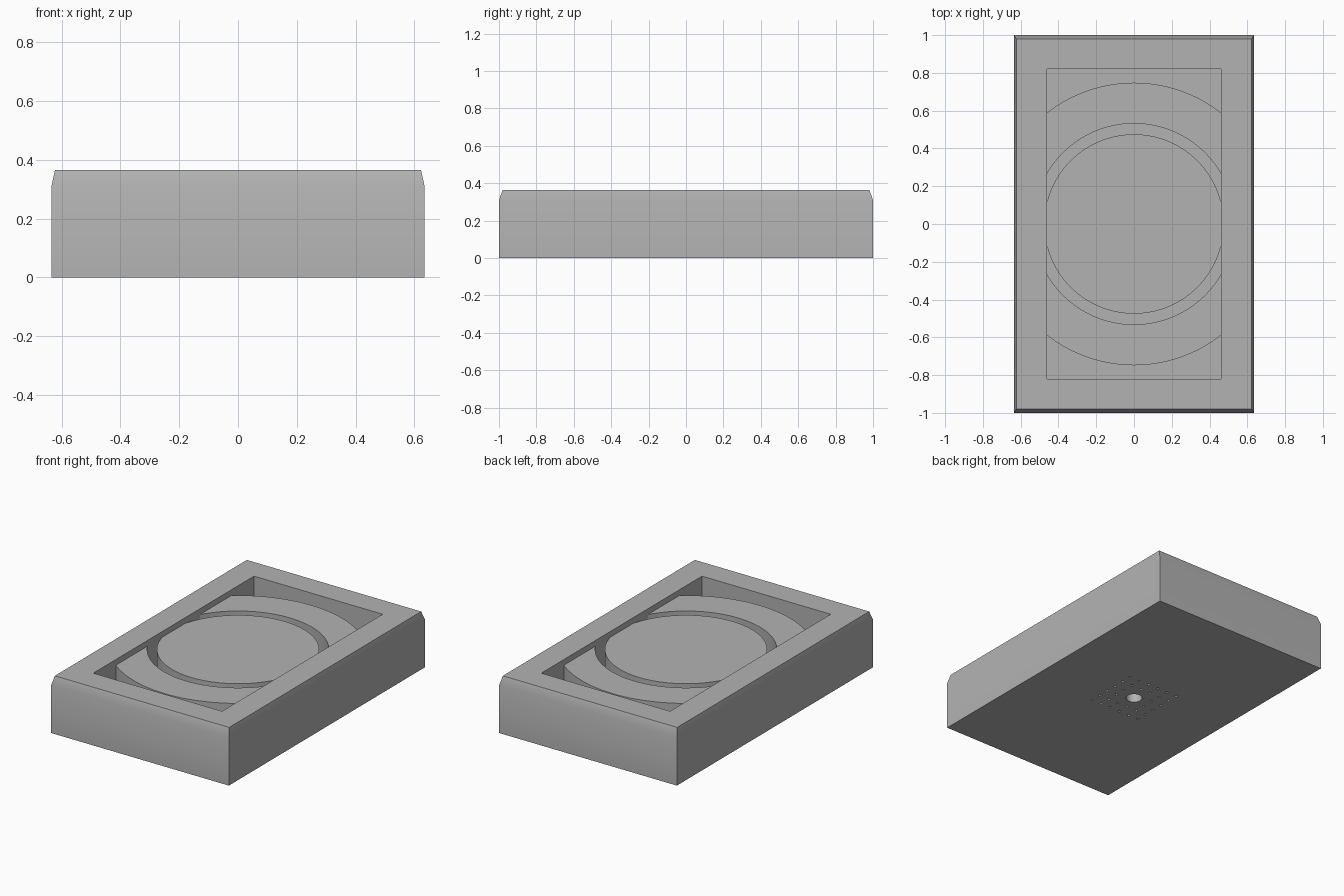
import bpy
import bmesh
from mathutils import Matrix, Vector

if "Cube" in bpy.data.objects:
    bpy.data.objects.remove(bpy.data.objects["Cube"], do_unlink=True)

HALF_X, HALF_Y, HEIGHT = 0.635, 1.0, 0.365
POCKET_X, POCKET_Y, FLOOR = 0.46, 0.82, 0.12
DISC_TOP = 0.328

grey = bpy.data.materials.new("plain_grey")
grey.use_nodes = True
colour = (0.45, 0.45, 0.45, 1)
grey.diffuse_color = colour
grey.node_tree.nodes["Principled BSDF"].inputs["Base Color"].default_value = colour


def finish(name, bm):
    bmesh.ops.recalc_face_normals(bm, faces=bm.faces)
    mesh = bpy.data.meshes.new(name)
    bm.to_mesh(mesh)
    bm.free()
    mesh.materials.append(grey)
    obj = bpy.data.objects.new(name, mesh)
    bpy.context.collection.objects.link(obj)
    return obj


def add_cylinder(bm, radius, low, high, x=0, y=0, sides=128):
    bmesh.ops.create_cone(bm, cap_ends=True, segments=sides, radius1=radius,
                          radius2=radius, depth=high - low,
                          matrix=Matrix.Translation((x, y, (low + high) / 2)))


def cylinder(name, radius, low, high):
    bm = bmesh.new()
    add_cylinder(bm, radius, low, high)
    return finish(name, bm)


def box(name, half_x, half_y, low, high):
    bm = bmesh.new()
    bmesh.ops.create_cube(bm, size=1)
    bmesh.ops.scale(bm, vec=(2 * half_x, 2 * half_y, high - low), verts=bm.verts)
    bmesh.ops.translate(bm, vec=(0, 0, (low + high) / 2), verts=bm.verts)
    return finish(name, bm)


def activate(obj):
    bpy.ops.object.select_all(action="DESELECT")
    obj.select_set(True)
    bpy.context.view_layer.objects.active = obj


def cut(obj, cutter, operation="DIFFERENCE"):
    activate(obj)
    mod = obj.modifiers.new("cut", "BOOLEAN")
    mod.operation = operation
    mod.solver = "EXACT"
    mod.object = cutter
    bpy.ops.object.modifier_apply(modifier=mod.name)
    bpy.data.objects.remove(cutter, do_unlink=True)


# Housing: stacked rectangles with a slight taper at the top
bm = bmesh.new()
loops = []
for z, inset_x, inset_y in ((0, 0, 0), (0.31, 0, 0), (HEIGHT, 0.012, 0.02)):
    loops.append([bm.verts.new(Vector((sx * (HALF_X - inset_x), sy * (HALF_Y - inset_y), z)))
                  for sx, sy in ((-1, -1), (1, -1), (1, 1), (-1, 1))])
for lower, upper in zip(loops, loops[1:]):
    for i in range(4):
        j = (i + 1) % 4
        bm.faces.new((lower[i], lower[j], upper[j], upper[i]))
bm.faces.new(loops[0])
bm.faces.new(loops[-1])
housing = finish("housing", bm)

# Rectangular pocket in the top
cut(housing, box("pocket_cutter", POCKET_X, POCKET_Y, FLOOR, 0.5))

# Central hole and grid of small vents in the underside
bm = bmesh.new()
add_cylinder(bm, 0.048, -0.1, 0.09, sides=48)
count, pitch = 6, 0.072
for i in range(count):
    for j in range(count):
        x, y = ((k - (count - 1) / 2) * pitch for k in (i, j))
        if Vector((x, y)).length > 0.07:
            add_cylinder(bm, 0.008, -0.1, 0.09, x, y, sides=16)
cut(housing, finish("vent_cutter", bm))

# Outer ring, trimmed to the pocket sides and bedded into its floor
ring = cylinder("outer_ring", 0.748, FLOOR - 0.01, DISC_TOP)
cut(ring, cylinder("ring_cutter", 0.532, 0, 0.5))
cut(ring, box("trim_cutter", POCKET_X + 0.01, POCKET_Y, 0, 0.5), "INTERSECT")

# Central disc, separated from the ring by a narrow groove
disc = cylinder("centre_disc", 0.475, FLOOR - 0.01, DISC_TOP)

for obj in (housing, ring, disc):
    activate(obj)
    bpy.ops.object.shade_smooth_by_angle(angle=0.52)
